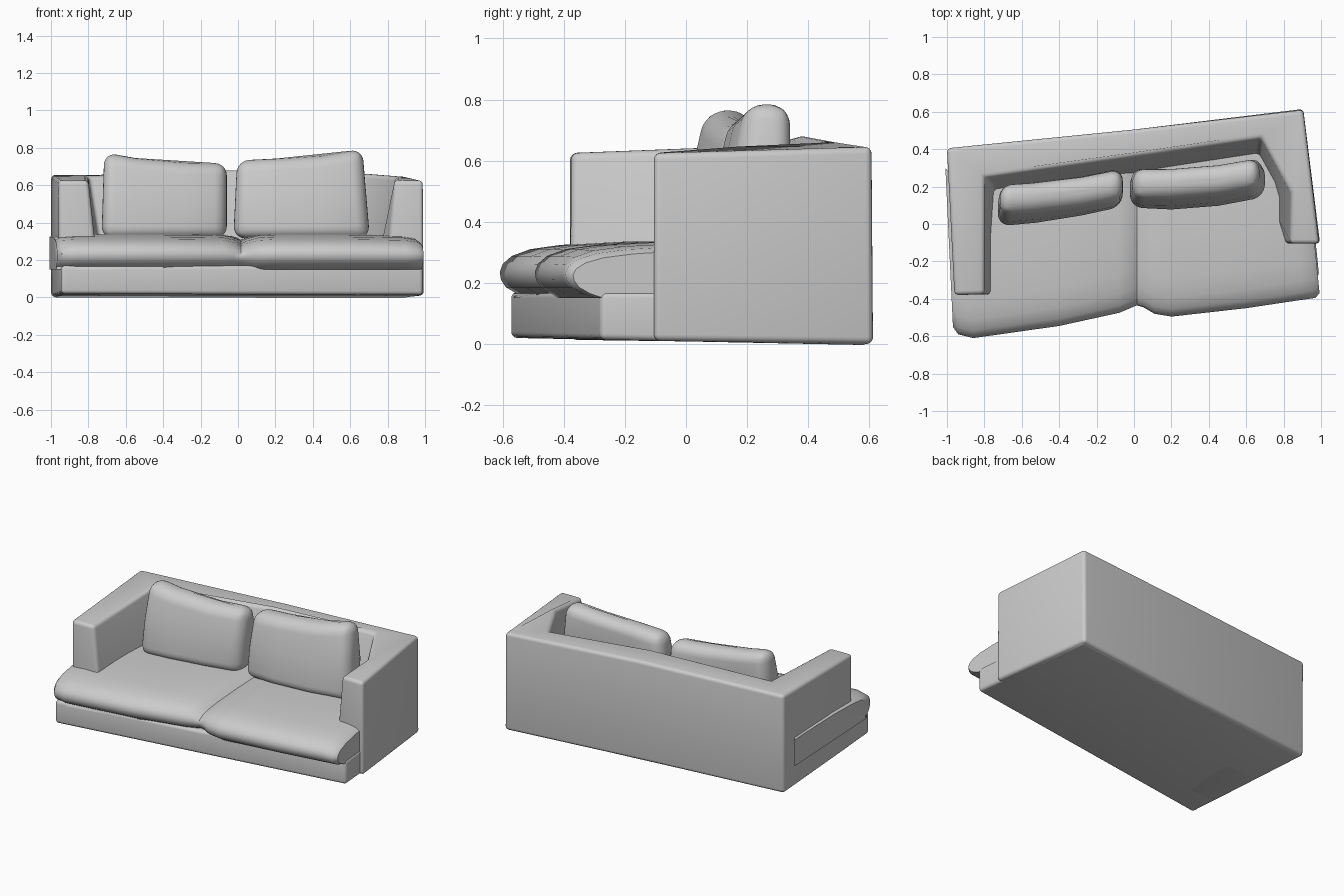
import bpy

if "Cube" in bpy.data.objects:
    bpy.data.objects.remove(bpy.data.objects["Cube"])


def make(name, verts, faces, bevel=0.0, segments=4):
    """Mesh object, optionally bevelled, with smooth shading."""
    mesh = bpy.data.meshes.new(name)
    mesh.from_pydata(verts, [], faces)
    obj = bpy.data.objects.new(name, mesh)
    bpy.context.collection.objects.link(obj)
    bpy.ops.object.select_all(action='DESELECT')
    obj.select_set(True)
    bpy.context.view_layer.objects.active = obj
    bpy.ops.object.mode_set(mode='EDIT')
    bpy.ops.mesh.select_all(action='SELECT')
    bpy.ops.mesh.normals_make_consistent(inside=False)
    bpy.ops.object.mode_set(mode='OBJECT')
    if bevel:
        mod = obj.modifiers.new("round", 'BEVEL')
        mod.width, mod.segments = bevel, segments
        mod.limit_method, mod.angle_limit = 'ANGLE', 0.6
        bpy.ops.object.convert(target='MESH')
    bpy.ops.object.shade_smooth_by_angle(angle=0.7)
    return obj


def loft(name, rings, bevel=0.0, segments=4):
    """Skin equal-length closed rings and cap both ends."""
    n = len(rings[0])
    verts = [p for r in rings for p in r]
    faces = [(k * n + i, k * n + (i + 1) % n,
              (k + 1) * n + (i + 1) % n, (k + 1) * n + i)
             for k in range(len(rings) - 1) for i in range(n)]
    faces += [tuple(range(n)), tuple(range(len(verts) - n, len(verts)))]
    return make(name, verts, faces, bevel, segments)


# Back and arms: one U-shaped shell with sloping inner faces
low = [(-1.0, .40), (-.955, -.38), (-.735, -.38), (-.70, .12), (0, .20),
       (.66, .30), (.71, .12), (.785, -.105), (.995, -.105), (.905, .615), (0, .505)]
top = [(-1.0, .405, .655), (-.96, -.38, .625), (-.80, -.375, .625),
       (-.80, .25, .65), (0, .36, .68), (.68, .46, .66), (.84, .17, .645),
       (.835, -.105, .625), (.99, -.105, .625), (.905, .61, .645), (0, .505, .66)]
floor = [(x, y, .008 - .014 * y) for x, y in low]
loft("back_and_arms", [floor, top], .022)

# Plinth under the seat
outline = [(-.994, .39), (-.945, -.575), (.99, -.28), (.90, .60)]
loft("plinth", [[(x, y, .008 - .02 * y) for x, y in outline],
                [(x, y, .17) for x, y in outline]], .02)

# Seat: rounded front profile swept across the width, with a centre seam
stations = [(-.968, -.55, .02), (-.94, -.59, .006), (-.86, -.61, 0), (-.4, -.545, 0),
            (-.08, -.475, .004), (-.02, -.45, .02), (.015, -.435, .045),
            (.05, -.445, .025), (.11, -.48, .006), (.2, -.495, 0),
            (.6, -.45, 0), (.90, -.405, .006), (.97, -.395, .018), (.992, -.37, .035)]
profile = [(.055, .165), (.02, .185), (.004, .21), (0, .235), (.01, .262), (.04, .288),
           (.1, .31), (.2, .324), (.4, .335), (.62, .337)]
rings = []
for x, y, dip in stations:
    neck = .07 + .03 * x
    pts = [(neck, .15)] + profile + [(.85, .335), (.85, .15)]
    ring = []
    for t, z in pts:
        drop = dip * max(0, (z - .2) / .13) * (1 - .6 * min(t, 1))
        ring.append((x - (.075 + .025 * x) * t * x * x, y + t, z - drop))
    rings.append(ring)
loft("seat", rings)


# Loose back cushions leaning on the back
def cushion(name, xs_low, xs_top, front_low, front_top, thick, z_top):
    def ring(xs, front, zs, th):
        f = [(x, y, z) for x, y, z in zip(xs, front, zs)]
        return f + [(x, y + th, z) for x, y, z in reversed(f)]
    mid_x = [(a + b) / 2 for a, b in zip(xs_low, xs_top)]
    mid_y = [(a + b) / 2 - .012 for a, b in zip(front_low, front_top)]
    mid_z = [(.315 + z) / 2 for z in z_top]
    loft(name, [ring(xs_low, front_low, [.315] * 4, thick),
                ring(mid_x, mid_y, mid_z, thick + .015),
                ring(xs_top, front_top, z_top, thick - .03)], .065, 6)


cushion("left_cushion", (-.73, -.52, -.28, -.06), (-.715, -.55, -.28, -.06),
        (-.02, .0, .04, .09), (.06, .07, .10, .14), .18, (.775, .745, .72, .718))
cushion("right_cushion", (-.025, .2, .45, .705), (-.005, .2, .45, .665),
        (.085, .07, .09, .14), (.14, .145, .165, .20), .18, (.732, .742, .758, .795))
